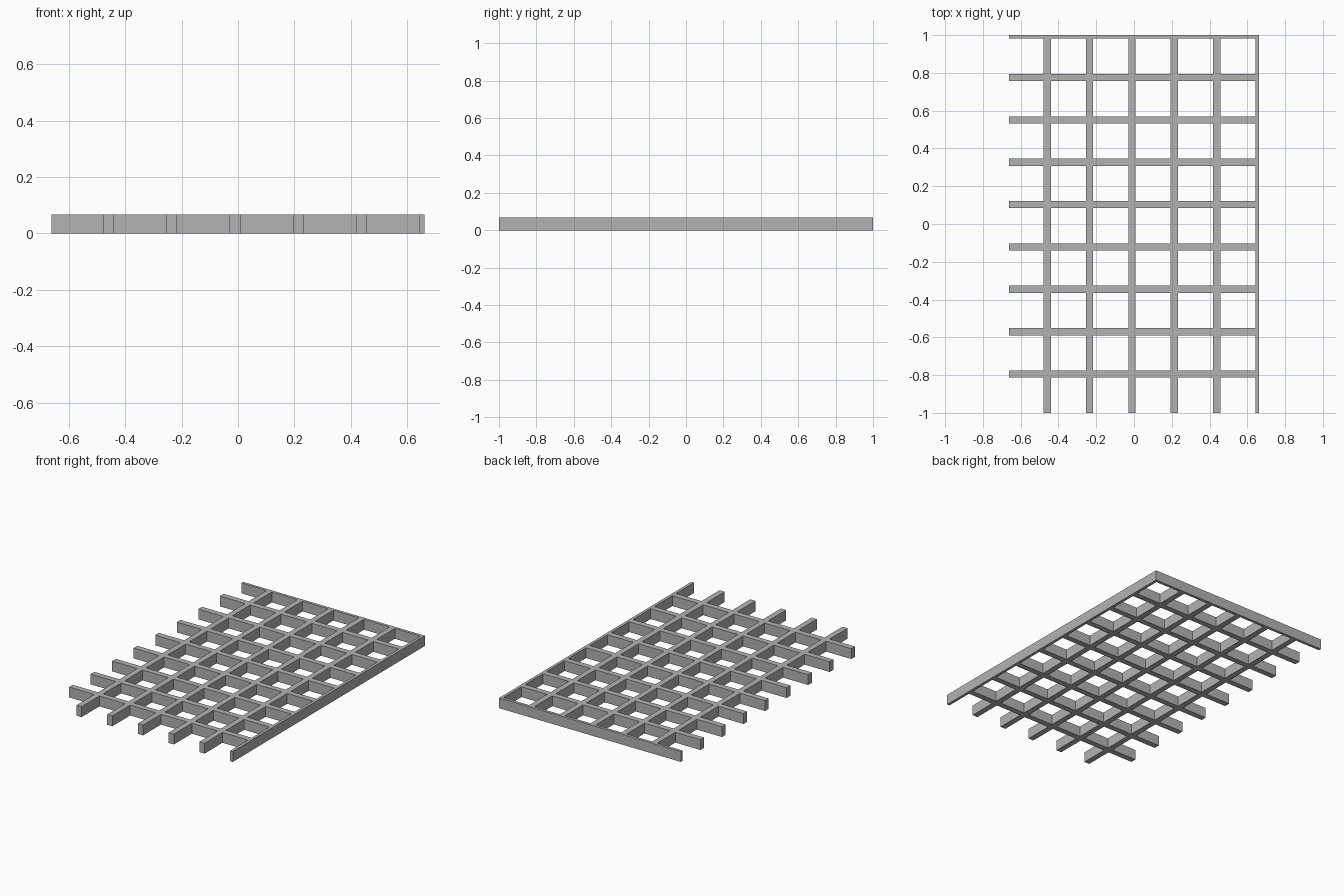
import bpy
import bmesh

cube = bpy.data.objects.get("Cube")
if cube:
    bpy.data.objects.remove(cube, do_unlink=True)

HALF_X, HALF_Y = 0.662, 1.0   # outer extents
PITCH = 0.2243                # bar spacing
BAR = 0.038                   # bar width
HEIGHT = 0.068


def bar_spans(edge, count):
    """Half-width rim bar at the edge, then full bars stepping inwards."""
    centres = [edge - PITCH * i for i in range(count)]
    return [(c - BAR / 2, min(c + BAR / 2, edge)) for c in reversed(centres)]


def cuts(spans, half):
    return sorted({-half, half, *(v for span in spans for v in span)})


def inside(value, spans):
    return any(a < value < b for a, b in spans)


# Plan of the lattice: keep each cell covered by a lengthwise or cross bar
long_bars = bar_spans(HALF_X, 6)
cross_bars = bar_spans(HALF_Y, 9)
xs, ys = cuts(long_bars, HALF_X), cuts(cross_bars, HALF_Y)

bm = bmesh.new()
for x0, x1 in zip(xs, xs[1:]):
    for y0, y1 in zip(ys, ys[1:]):
        if inside((x0 + x1) / 2, long_bars) or inside((y0 + y1) / 2, cross_bars):
            corners = [(x0, y0), (x1, y0), (x1, y1), (x0, y1)]
            bm.faces.new([bm.verts.new((x, y, 0)) for x, y in corners])
bmesh.ops.remove_doubles(bm, verts=bm.verts, dist=0.0001)

# Raise the plan into solid, seamlessly joined bars
raised = bmesh.ops.extrude_face_region(bm, geom=bm.faces[:], use_keep_orig=True)
top = [g for g in raised["geom"] if isinstance(g, bmesh.types.BMVert)]
bmesh.ops.translate(bm, verts=top, vec=(0, 0, HEIGHT))
bmesh.ops.recalc_face_normals(bm, faces=bm.faces)

mesh = bpy.data.meshes.new("grating")
bm.to_mesh(mesh)
bm.free()

# Plain grey finish
colour = (0.45, 0.45, 0.45, 1)
grey = bpy.data.materials.new("grey")
grey.use_nodes = True
grey.diffuse_color = colour
grey.node_tree.nodes["Principled BSDF"].inputs["Base Color"].default_value = colour
mesh.materials.append(grey)

grating = bpy.data.objects.new("grating", mesh)
bpy.context.collection.objects.link(grating)
